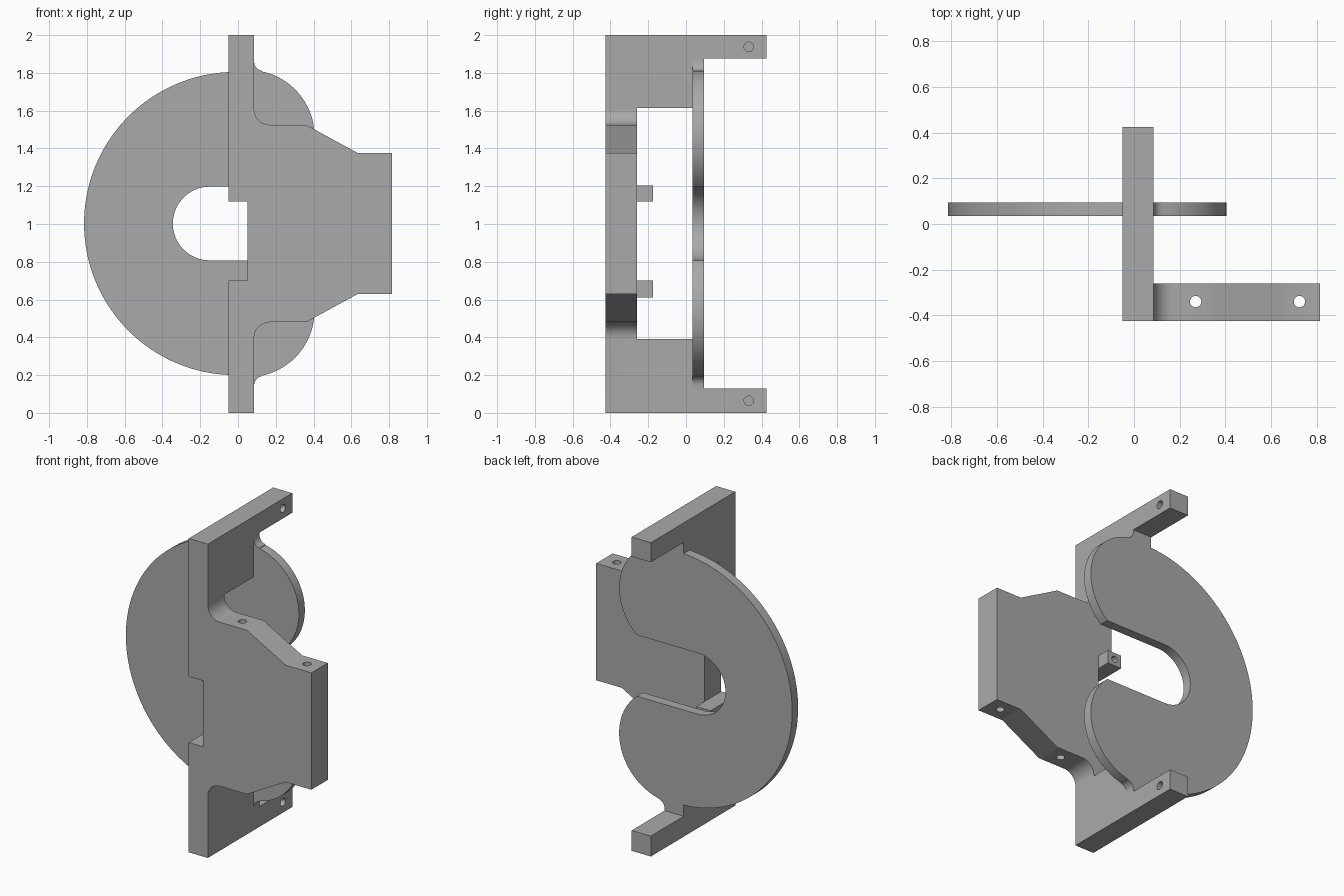
import bpy, bmesh
from math import sin, cos, pi, radians, atan2, asin, sqrt

if "Cube" in bpy.data.objects:
    bpy.data.objects.remove(bpy.data.objects["Cube"], do_unlink=True)

grey = bpy.data.materials.new("plain grey")
grey.use_nodes = True
colour = (0.4, 0.4, 0.4, 1)
grey.diffuse_color = colour
grey.node_tree.nodes["Principled BSDF"].inputs["Base Color"].default_value = colour

MID = 1.0025          # height of the mirror plane
BACK = 0.425          # half depth of the wall
LEFT, RIGHT = -0.05, 0.085


def arc(cx, cz, r, a, b, n=12):
    return [(cx + r * cos(a + (b - a) * i / n), cz + r * sin(a + (b - a) * i / n))
            for i in range(n + 1)]


def flip(points):
    """Mirror a profile about the middle height, keeping it continuous."""
    return [(u, 2 * MID - z) for u, z in reversed(points)]


def prism(name, profile, axis, lo, hi):
    """Extrude a 2D profile along an axis; the other two axes keep their order."""
    place = {"x": lambda u, v, w: (w, u, v),
             "y": lambda u, v, w: (u, w, v),
             "z": lambda u, v, w: (u, v, w)}[axis]
    bm = bmesh.new()
    face = bm.faces.new([bm.verts.new(place(u, v, lo)) for u, v in profile])
    ext = bmesh.ops.extrude_face_region(bm, geom=[face])
    for v in ext["geom"]:
        if isinstance(v, bmesh.types.BMVert):
            v.co["xyz".index(axis)] = hi
    bmesh.ops.recalc_face_normals(bm, faces=bm.faces)
    mesh = bpy.data.meshes.new(name)
    bm.to_mesh(mesh)
    bm.free()
    mesh.materials.append(grey)
    ob = bpy.data.objects.new(name, mesh)
    bpy.context.collection.objects.link(ob)
    return ob


def rect(u0, v0, u1, v1):
    return [(u0, v0), (u1, v0), (u1, v1), (u0, v1)]


def combine(target, tool, operation):
    """Apply a boolean and discard the tool object."""
    bpy.context.view_layer.objects.active = target
    mod = target.modifiers.new("combine", "BOOLEAN")
    mod.operation, mod.object, mod.solver = operation, tool, "EXACT"
    bpy.ops.object.modifier_apply(modifier=mod.name)
    bpy.data.objects.remove(tool, do_unlink=True)


def drill(target, u, v, r, axis, lo, hi):
    hole = prism("hole_cutter", arc(u, v, r, 0, 2 * pi, 24)[:-1], axis, lo, hi)
    hole.hide_render = True
    combine(target, hole, "DIFFERENCE")


# Front plate: notched on one side, tapering to a block on the other
upper = [(LEFT, 2), (RIGHT, 2)] + arc(0.17, 1.61, 0.085, pi, 1.5 * pi) + [
    (0.36, 1.525), (0.635, 1.375), (0.815, 1.375)]
lower = flip(upper)
lower[-2:] = [(RIGHT, 0), (LEFT, 0)]
notch = [(LEFT, 0.7), (0.05, 0.7), (0.05, 1.12), (LEFT, 1.12)]
bracket = prism("mounting_bracket", upper + lower + notch, "y", -BACK, -0.26)

# Side walls with arms reaching back, above and below
wall = [(-0.3, 2), (-0.3, 1.615), (0.035, 1.615), (0.035, 1.875), (BACK, 1.875), (BACK, 2)]
wall_low = flip(wall)
wall_low[0], wall_low[-1] = (BACK, 0), (-0.3, 0)
for profile in (wall, wall_low):
    combine(bracket, prism("wall", profile, "x", LEFT, RIGHT), "UNION")

# Small drilled tabs behind the notch
for z0, z1 in ((1.12, 1.205), (0.61, 0.7)):
    combine(bracket, prism("tab", rect(LEFT, z0, 0.05, z1), "y", -0.3, -0.175), "UNION")
    drill(bracket, 0, (z0 + z1) / 2, 0.02, "y", -0.25, -0.1)

# Vertical holes through the plate, blind holes in the arms
for x in (0.27, 0.725):
    drill(bracket, x, -0.34, 0.025, "z", 0.3, 1.7)
for z in (1.938, 0.065):
    drill(bracket, 0.332, z, 0.025, "x", -0.01, 0.2)

# Slotted disc: large round back, two lobes and a rounded slot
cx, r = -0.0125, 0.8025
lx, lz, lr = 0.055, 1.465, 0.35
slot = 0.195
lobe_end = asin((MID + slot - lz) / lr)
half = arc(-0.15, MID, slot, pi, pi / 2, 16)
half += arc(lx, lz, lr, lobe_end, radians(78), 32)
half += arc(RIGHT + 0.05, 1.86, 0.05, radians(-100), -pi, 6)
half += [(RIGHT, 1.9), (LEFT, 1.9)]
start = pi - asin(sqrt(1 - ((LEFT - cx) / r) ** 2))
half += arc(cx, MID, r, start if start > pi / 2 else pi / 2, pi, 48)
disc = prism("slotted_disc_upper", half, "y", 0.035, 0.095)
disc_low = prism("slotted_disc_lower", flip(half), "y", 0.035, 0.095)
combine(disc, disc_low, "UNION")
disc.name = "slotted_disc"

# Smooth the round edges only
for ob in (bracket, disc):
    bpy.ops.object.select_all(action="DESELECT")
    ob.select_set(True)
    bpy.context.view_layer.objects.active = ob
    bpy.ops.object.shade_smooth_by_angle(angle=radians(30))
